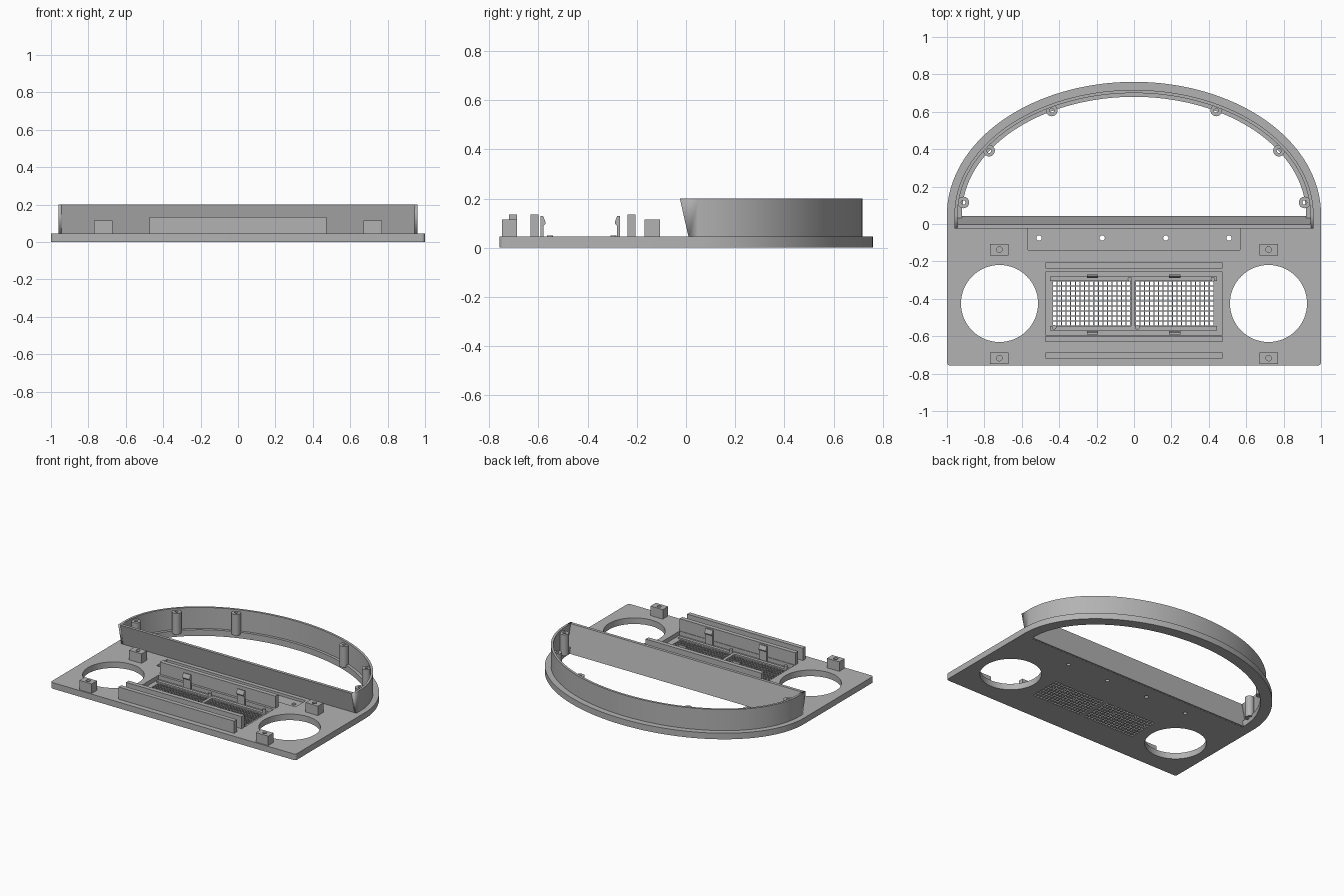
import bpy, bmesh, math

if "Cube" in bpy.data.objects:
    bpy.data.objects.remove(bpy.data.objects["Cube"])

gray = bpy.data.materials.new("plain gray")
gray.diffuse_color = (0.45, 0.45, 0.45, 1)
gray.use_nodes = True
gray.node_tree.nodes["Principled BSDF"].inputs["Base Color"].default_value = gray.diffuse_color


def finish(ob, smooth=True):
    ob.data.materials.clear()
    ob.data.materials.append(gray)
    bpy.ops.object.select_all(action='DESELECT')
    ob.select_set(True)
    bpy.context.view_layer.objects.active = ob
    if smooth:
        bpy.ops.object.shade_smooth_by_angle(angle=math.radians(30))
    return ob


def slab(name, loops, z0, z1):
    """Filled flat outline (later loops are holes), given a height."""
    cu = bpy.data.curves.new(name, 'CURVE')
    cu.dimensions, cu.fill_mode, cu.extrude = '2D', 'BOTH', (z1 - z0) / 2
    for pts in loops:
        sp = cu.splines.new('POLY')
        sp.points.add(len(pts) - 1)
        for p, (x, y) in zip(sp.points, pts):
            p.co = (x, y, 0, 1)
        sp.use_cyclic_u = True
    ob = bpy.data.objects.new(name, cu)
    bpy.context.collection.objects.link(ob)
    bpy.ops.object.select_all(action='DESELECT')
    ob.select_set(True)
    bpy.context.view_layer.objects.active = ob
    bpy.ops.object.convert(target='MESH')
    ob = bpy.context.view_layer.objects.active
    bm = bmesh.new()
    bm.from_mesh(ob.data)
    bmesh.ops.remove_doubles(bm, verts=bm.verts, dist=1e-5)
    bmesh.ops.recalc_face_normals(bm, faces=bm.faces)
    bmesh.ops.translate(bm, verts=bm.verts, vec=(0, 0, (z0 + z1) / 2))
    bm.to_mesh(ob.data)
    bm.free()
    return finish(ob)


def mesh_object(name, bm, smooth=False):
    bmesh.ops.recalc_face_normals(bm, faces=bm.faces)
    me = bpy.data.meshes.new(name)
    bm.to_mesh(me)
    bm.free()
    ob = bpy.data.objects.new(name, me)
    bpy.context.collection.objects.link(ob)
    return finish(ob, smooth)


def side_profile(name, pts, x0, x1):
    """Extrude a (y, z) profile along x."""
    bm = bmesh.new()
    f = bm.faces.new([bm.verts.new((x0, y, z)) for y, z in pts])
    r = bmesh.ops.extrude_face_region(bm, geom=[f])
    bmesh.ops.translate(bm, vec=(x1 - x0, 0, 0),
                        verts=[v for v in r['geom'] if isinstance(v, bmesh.types.BMVert)])
    return mesh_object(name, bm)


def rect(x0, x1, y0, y1):
    return [(x0, y0), (x1, y0), (x1, y1), (x0, y1)]


def circle(x, y, r, n=24):
    return [(x + r * math.cos(2 * math.pi * i / n), y + r * math.sin(2 * math.pi * i / n)) for i in range(n)]


def arch(a, b, n=72):
    """Half ellipse from right to left, centred on y = 0.05."""
    return [(a * math.cos(math.pi * i / n), 0.05 + b * math.sin(math.pi * i / n)) for i in range(n + 1)]


TOP = 0.045

# Base plate with window, speaker, grille and bracket openings
r = 0.018
corners = []
for cx, a0 in ((-1 + r, 180), (1 - r, 270)):
    corners += [(cx + r * math.cos(math.radians(a0 + 15 * i)),
                 -0.757 + r + r * math.sin(math.radians(a0 + 15 * i))) for i in range(7)]
slab("base_plate", [
    arch(1, 0.71) + corners,
    arch(0.92, 0.63) + [(-0.92, 0.03), (0.92, 0.03)],
    circle(-0.719, -0.425, 0.206, 64), circle(0.719, -0.425, 0.206, 64),
    rect(-0.47, 0.47, -0.595, -0.255), rect(-0.567, 0.567, -0.14, -0.02)], 0, TOP)

# Sunken bracket floor with screw holes and small pins
slab("bracket_floor", [rect(-0.567, 0.567, -0.14, -0.02)]
     + [circle(x, -0.075, 0.014) for x in (-0.508, -0.17, 0.17, 0.508)], 0, 0.025)
for x in (-0.322, 0.322):
    slab("bracket_pin", [circle(x, -0.075, 0.009, 16)], 0.02, 0.032)

# Curved rim wall, its ends trimmed along the sloped panel
wall = slab("rim_wall", [arch(0.96, 0.667) + [(-0.96, -0.08), (-0.943, -0.08)]
                         + arch(0.943, 0.65)[::-1] + [(0.943, -0.08), (0.96, -0.08)]], 0.04, 0.2)
SLOPE = -0.226
bm = bmesh.new()
bm.from_mesh(wall.data)
cut = bmesh.ops.bisect_plane(bm, geom=bm.verts[:] + bm.edges[:] + bm.faces[:], dist=1e-6,
                             plane_co=(0, 0.01, TOP), plane_no=(0, -1, SLOPE), clear_outer=True)
bmesh.ops.holes_fill(bm, edges=[e for e in bm.edges if e.is_boundary])
bmesh.ops.recalc_face_normals(bm, faces=bm.faces)
bm.to_mesh(wall.data)
bm.free()


# Sloped panel closing the front of the rim
def slope_y(z):
    return 0.01 + SLOPE * (z - TOP)


side_profile("sloped_panel", [(slope_y(0.001), 0.001), (slope_y(0.2), 0.2),
                              (slope_y(0.2) + 0.022, 0.2), (slope_y(0.001) + 0.022, 0.001)], -0.945, 0.945)

# Screw posts along the rim
for s in (-1, 1):
    for x, y in ((0.44, 0.607), (0.775, 0.392), (0.912, 0.115)):
        slab("rim_post", [circle(s * x, y, 0.031), circle(s * x, y, 0.012, 16)], 0.03, 0.185)

# Mounting blocks around the speaker openings
for s in (-1, 1):
    for y in (-0.137, -0.717):
        slab("mounting_block", [rect(s * 0.72 - 0.05, s * 0.72 + 0.05, y - 0.031, y + 0.031),
                                circle(s * 0.72, y, 0.015)], TOP - 0.005, 0.115)

# Long rails
for y in (-0.221, -0.615, -0.703):
    slab("rail", [rect(-0.472, 0.472, y - 0.016, y + 0.016)], TOP - 0.005, 0.135)

# Perforated grille floor made from a grid with open cells
COLS, ROWS, BAR = 17, 9, 0.0055


def ticks(start, end, count):
    pitch = (end - start) / count
    out = []
    for i in range(count):
        out += [start + i * pitch + BAR / 2, start + (i + 1) * pitch - BAR / 2]
    return out


xs = [-0.47] + ticks(-0.437, -0.018, COLS) + ticks(0.008, 0.427, COLS) + [0.47]
ys = [-0.595] + ticks(-0.545, -0.305, ROWS) + [-0.255]
bm = bmesh.new()
grid = [[bm.verts.new((x, y, 0)) for x in xs] for y in ys]
for j in range(len(ys) - 1):
    for i in range(len(xs) - 1):
        if not (i % 2 and j % 2):
            bm.faces.new((grid[j][i], grid[j][i + 1], grid[j + 1][i + 1], grid[j + 1][i]))
geo = bmesh.ops.extrude_face_region(bm, geom=bm.faces[:])
bmesh.ops.translate(bm, vec=(0, 0, 0.015),
                    verts=[v for v in geo['geom'] if isinstance(v, bmesh.types.BMVert)])
mesh_object("grille_floor", bm)

# Ribs and pins framing the grille
for y in (-0.293, -0.557):
    slab("grille_rib", [rect(-0.45, 0.445, y - 0.012, y + 0.012)], 0.01, 0.025)
slab("grille_divider", [rect(-0.016, 0.006, -0.545, -0.305)], 0.01, 0.025)
for x, y in ((-0.022, -0.295), (0.422, -0.295), (-0.427, -0.552), (0.018, -0.552)):
    slab("grille_pin", [circle(x, y, 0.012, 16)], 0.02, 0.05)

# Snap clips with hooked heads facing the grille
for y, d in ((-0.269, -1), (-0.591, 1)):
    for x in (-0.222, 0.218):
        side_profile("snap_clip", [(y, 0.01), (y, 0.13), (y + d * 0.01, 0.13), (y + d * 0.02, 0.105),
                                   (y + d * 0.02, 0.098), (y + d * 0.012, 0.09), (y + d * 0.012, 0.01)],
                     x - 0.03, x + 0.03)
